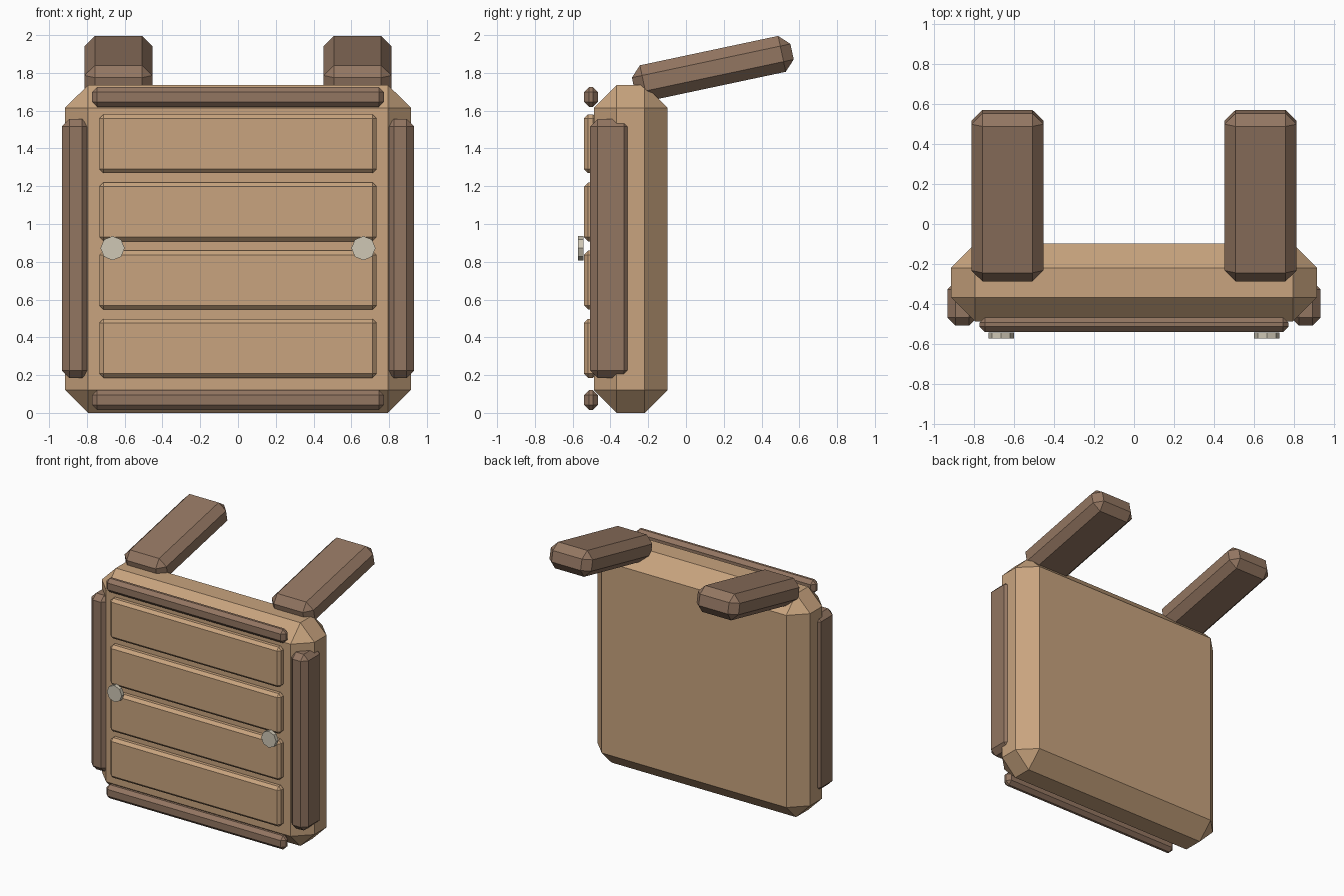
import bpy, bmesh, math
from mathutils import Matrix

if "Cube" in bpy.data.objects:
    bpy.data.objects.remove(bpy.data.objects["Cube"])


def material(name, rgb):
    m = bpy.data.materials.new(name)
    m.diffuse_color = (*rgb, 1)
    m.use_nodes = True
    m.node_tree.nodes["Principled BSDF"].inputs["Base Color"].default_value = m.diffuse_color
    return m


TAN = material("tan_leather", (0.58, 0.37, 0.21))
BROWN = material("brown_leather", (0.29, 0.18, 0.12))
METAL = material("pale_metal", (0.62, 0.57, 0.46))


def finish(name, bm, mat, loc, tilt=0):
    mesh = bpy.data.meshes.new(name)
    bm.to_mesh(mesh)
    bm.free()
    mesh.materials.append(mat)
    ob = bpy.data.objects.new(name, mesh)
    ob.location = loc
    ob.rotation_euler.x = tilt
    bpy.context.collection.objects.link(ob)
    return ob


def chamfer_box(name, mat, loc, size, bevel, tilt=0):
    bm = bmesh.new()
    bmesh.ops.create_cube(bm, size=1)
    bmesh.ops.scale(bm, vec=size, verts=bm.verts)
    bmesh.ops.bevel(bm, geom=bm.edges[:], offset=bevel, segments=1,
                    affect='EDGES', clamp_overlap=True)
    return finish(name, bm, mat, loc, tilt)


# main pack body
chamfer_box("body", TAN, (0, -0.293, 0.868), (1.83, 0.39, 1.736), 0.121)

# four front panels
for i in range(4):
    chamfer_box(f"front_panel_{i + 1}", TAN, (0, -0.505, 0.342 + 0.361 * i),
                (1.468, 0.07, 0.312), 0.022)

# top and bottom trim bars
for name, z in (("bottom_trim", 0.068), ("top_trim", 1.673)):
    chamfer_box(name, BROWN, (0, -0.503, z), (1.545, 0.073, 0.106), 0.027)

# mirrored side rails, shoulder straps and studs
for side, s in (("left", -1), ("right", 1)):
    chamfer_box(f"{side}_side_rail", BROWN, (s * 0.859, -0.398, 0.87),
                (0.148, 0.22, 1.37), 0.04)
    chamfer_box(f"{side}_strap", BROWN, (s * 0.633, 0.142, 1.823),
                (0.36, 0.858, 0.194), 0.055, math.radians(12))
    bm = bmesh.new()
    bmesh.ops.create_cone(bm, cap_ends=True, segments=8, radius1=0.064,
                          radius2=0.064, depth=0.03,
                          matrix=Matrix.Rotation(math.pi / 2, 4, 'X'))
    finish(f"{side}_stud", bm, METAL, (s * 0.664, -0.557, 0.872))
